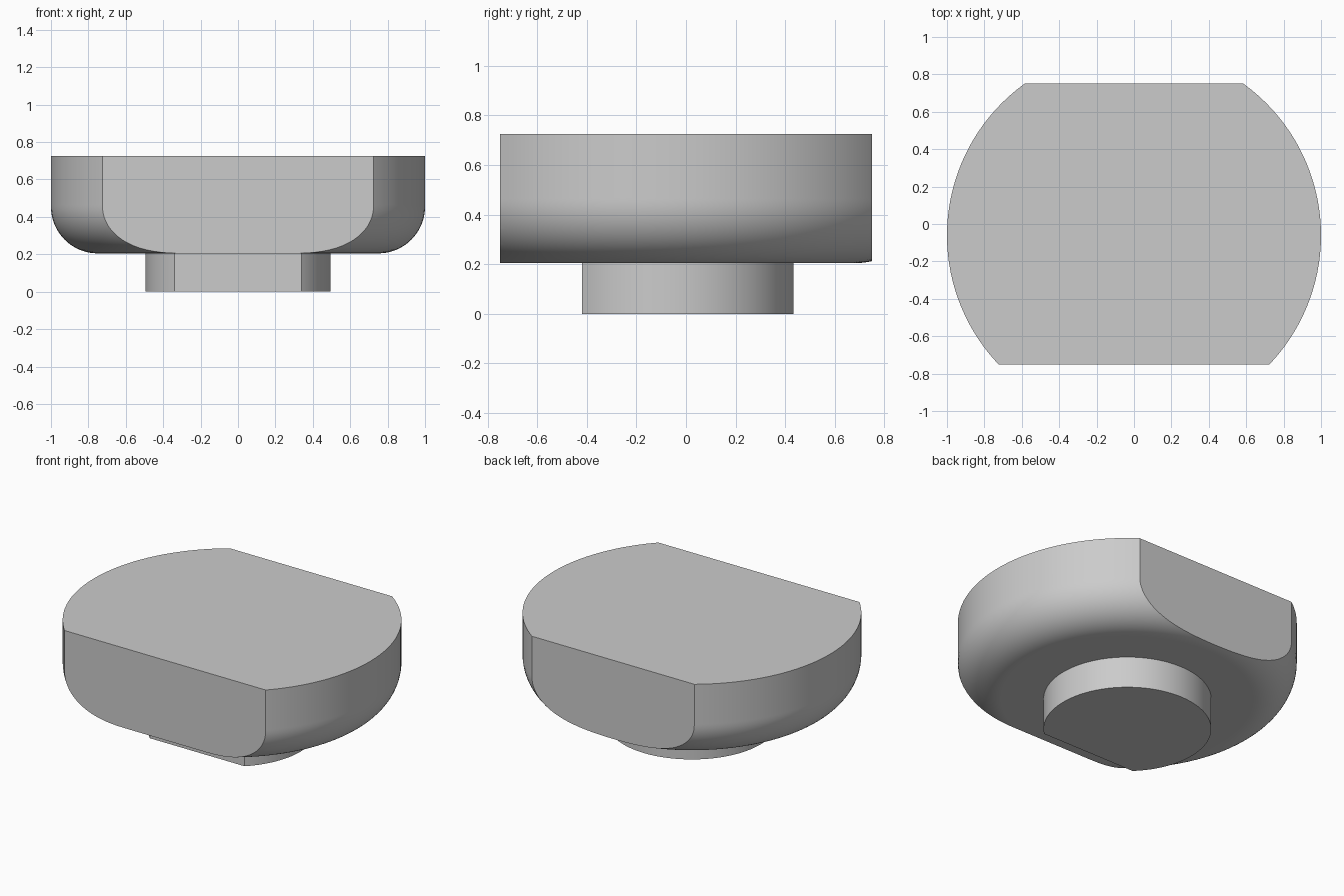
import bpy, bmesh
from math import sin, cos, pi, tau
from mathutils import Vector

# Remove the default cube
cube = bpy.data.objects.get("Cube")
if cube:
    bpy.data.objects.remove(cube, do_unlink=True)

AXIS_Y = -0.061      # centre of the turned parts
BASE, TOP = 0.205, 0.725
FILLET = 0.25

grey = bpy.data.materials.new("plain grey")
grey.use_nodes = True
colour = (0.6, 0.6, 0.6, 1)
grey.diffuse_color = colour
grey.node_tree.nodes["Principled BSDF"].inputs["Base Color"].default_value = colour


def turned_part(name, profile, flats):
    """Revolve a (radius, z) profile, then slice flats off at (y, direction)."""
    bm = bmesh.new()
    verts = [bm.verts.new((r, AXIS_Y, z)) for r, z in profile]
    edges = [bm.edges.new(pair) for pair in zip(verts, verts[1:])]
    bmesh.ops.spin(bm, geom=verts + edges, cent=(0, AXIS_Y, 0), axis=(0, 0, 1),
                   angle=tau, steps=128, use_duplicate=False)
    bmesh.ops.remove_doubles(bm, verts=bm.verts[:], dist=1e-5)
    for y, side in flats:
        cut = bmesh.ops.bisect_plane(
            bm, geom=bm.verts[:] + bm.edges[:] + bm.faces[:], dist=1e-6,
            plane_co=Vector((0, y, 0)), plane_no=Vector((0, side, 0)), clear_outer=True)
        rim = [e for e in cut["geom_cut"]
               if isinstance(e, bmesh.types.BMEdge) and e.is_boundary]
        bmesh.ops.edgeloop_fill(bm, edges=rim)
    bmesh.ops.recalc_face_normals(bm, faces=bm.faces[:])
    mesh = bpy.data.meshes.new(name)
    bm.to_mesh(mesh)
    bm.free()
    mesh.materials.append(grey)
    obj = bpy.data.objects.new(name, mesh)
    bpy.context.collection.objects.link(obj)
    bpy.ops.object.select_all(action="DESELECT")
    obj.select_set(True)
    bpy.context.view_layer.objects.active = obj
    bpy.ops.object.shade_smooth_by_angle(angle=pi / 6)
    return obj


# Head: round body with a rounded lower edge and two parallel flats
inner = 1 - FILLET
steps = 20
arc = [(inner + FILLET * sin(a), BASE + FILLET * (1 - cos(a)))
       for a in (pi / 2 * i / steps for i in range(steps + 1))]
head_profile = ([(0, BASE), (inner - 0.01, BASE)] + arc
                + [(1, BASE + FILLET + 0.01), (1, TOP), (0, TOP)])
turned_part("head", head_profile, [(-0.75, -1), (0.75, 1)])

# Stem: short round peg with one flat at the front, seated in the head
turned_part("stem", [(0, 0), (0.495, 0), (0.495, BASE + 0.05), (0, BASE + 0.05)],
            [(-0.42, -1)])
